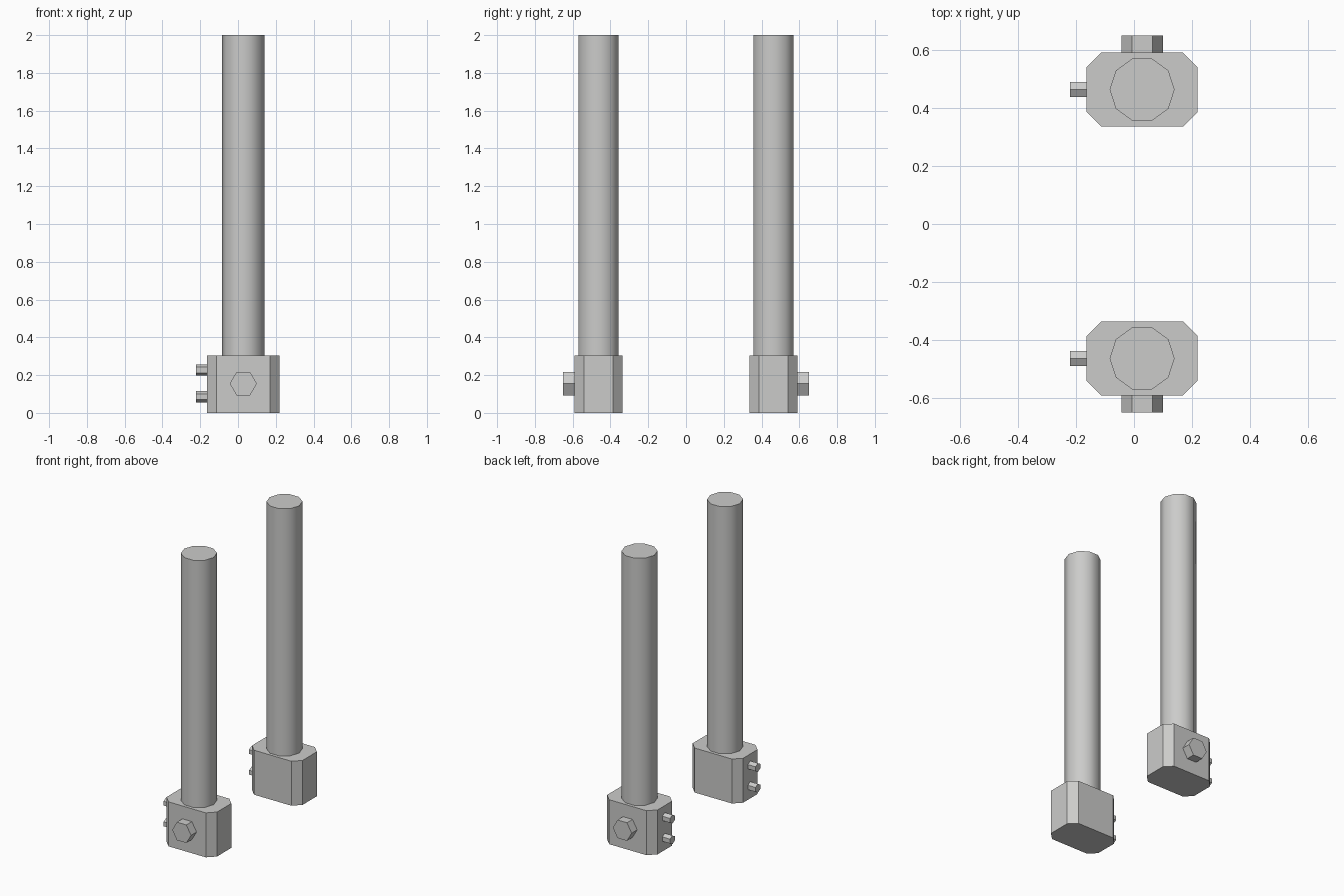
import bpy, bmesh, math
from mathutils import Vector

if "Cube" in bpy.data.objects:
    bpy.data.objects.remove(bpy.data.objects["Cube"])

CX, CY = 0.028, 0.4635          # post centre (the other post is mirrored over y)

steel = bpy.data.materials.new("grey_steel")
steel.diffuse_color = (0.6, 0.6, 0.59, 1)
steel.use_nodes = True
steel.node_tree.nodes["Principled BSDF"].inputs["Base Color"].default_value = steel.diffuse_color


def prism(name, outline, direction):
    """Extrude a closed outline along a direction and mirror it across y = 0."""
    bm = bmesh.new()
    face = bm.faces.new([bm.verts.new(p) for p in outline])
    ext = bmesh.ops.extrude_face_region(bm, geom=[face], use_keep_orig=True)
    verts = [g for g in ext["geom"] if isinstance(g, bmesh.types.BMVert)]
    bmesh.ops.translate(bm, verts=verts, vec=Vector(direction))
    bmesh.ops.recalc_face_normals(bm, faces=bm.faces)
    mesh = bpy.data.meshes.new(name)
    bm.to_mesh(mesh)
    bm.free()
    mesh.materials.append(steel)
    obj = bpy.data.objects.new(name, mesh)
    bpy.context.collection.objects.link(obj)
    mirror = obj.modifiers.new("mirror", 'MIRROR')
    mirror.use_axis = (False, True, False)
    return obj


def ring(sides, radius, start=0.0):
    return [(radius * math.cos(start + 2 * math.pi * i / sides),
             radius * math.sin(start + 2 * math.pi * i / sides)) for i in range(sides)]


# base block with chamfered vertical corners
hx, hy, c = 0.1915, 0.1275, 0.05
corners = [(hx, hy - c), (hx - c, hy), (c - hx, hy), (-hx, hy - c),
           (-hx, c - hy), (c - hx, -hy), (hx - c, -hy), (hx, c - hy)]
prism("base_block", [(CX + x, CY + y, 0) for x, y in corners], (0, 0, 0.305))

# tall ten-sided post, smooth shaded
post = prism("post", [(CX + x, CY + y, 0.305) for x, y in ring(10, 0.112)], (0, 0, 1.695))
bpy.context.view_layer.objects.active = post
post.select_set(True)
bpy.ops.object.shade_smooth_by_angle(angle=math.radians(40))

# large hex bolt on the outer side
prism("side_bolt", [(CX + x, CY + hy, 0.155 + z) for x, z in ring(6, 0.0715)], (0, 0.06, 0))

# two small hex bolts on the left side
for label, z0 in (("lower", 0.085), ("upper", 0.227)):
    prism(label + "_end_bolt",
          [(CX - hx, CY + y, z0 + z) for y, z in ring(6, 0.03, math.pi / 2)], (-0.058, 0, 0))
